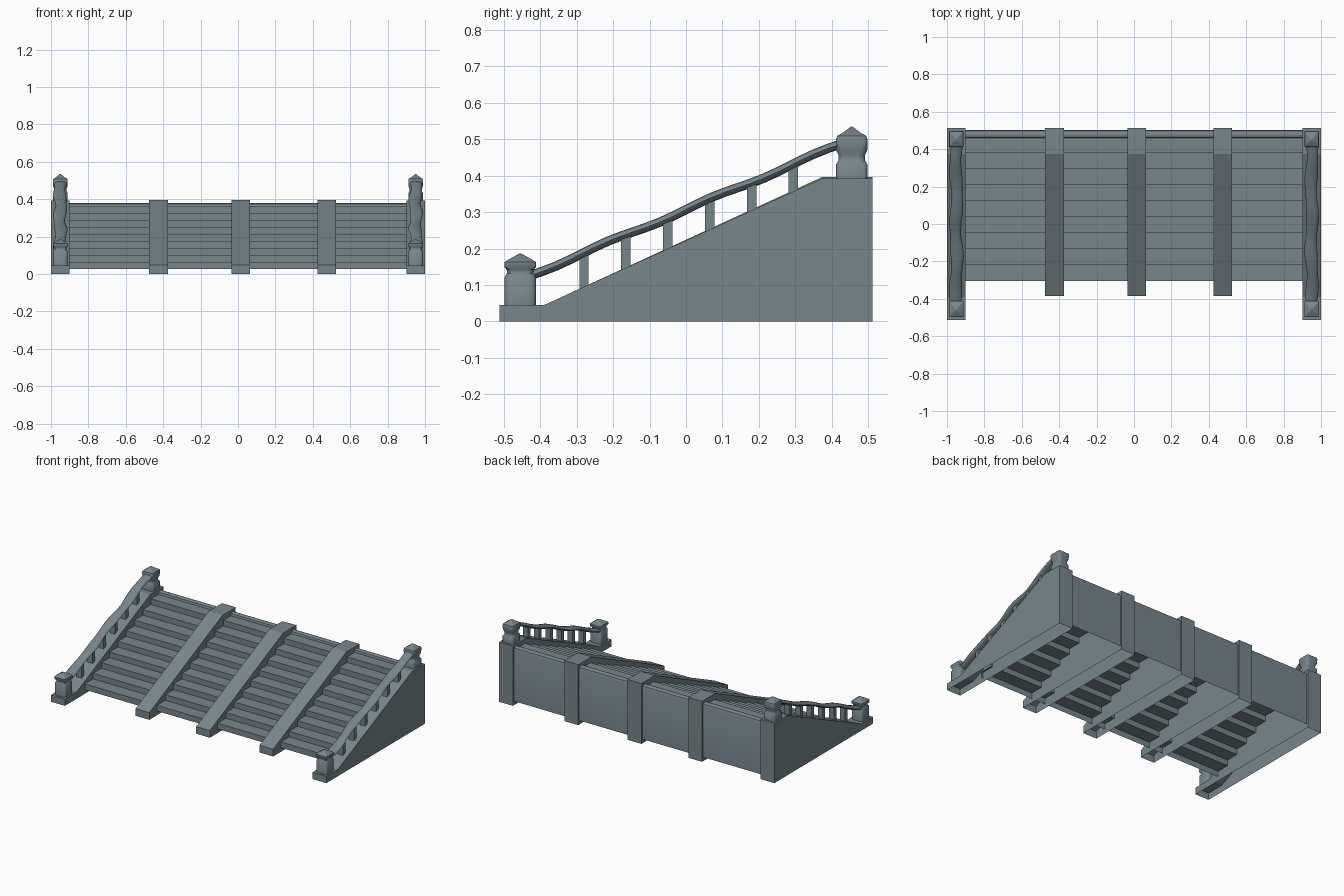
import bpy, bmesh, math
from mathutils import Vector

if "Cube" in bpy.data.objects:
    bpy.data.objects.remove(bpy.data.objects["Cube"])

stone = bpy.data.materials.new("slate_grey")
stone.use_nodes = True
COLOR = (0.19, 0.24, 0.265, 1)
stone.diffuse_color = COLOR
stone.node_tree.nodes["Principled BSDF"].inputs["Base Color"].default_value = COLOR


def finish(bm, name, smooth=None):
    bmesh.ops.recalc_face_normals(bm, faces=bm.faces[:])
    mesh = bpy.data.meshes.new(name)
    bm.to_mesh(mesh)
    bm.free()
    mesh.materials.append(stone)
    obj = bpy.data.objects.new(name, mesh)
    bpy.context.collection.objects.link(obj)
    if smooth:
        bpy.ops.object.select_all(action='DESELECT')
        obj.select_set(True)
        bpy.context.view_layer.objects.active = obj
        bpy.ops.object.shade_smooth_by_angle(angle=math.radians(smooth))
    return obj


def extrude_profile(name, profile, x0, x1, caps, smooth=None):
    """Sweep an open (y, z) profile along x; the underside stays open."""
    bm = bmesh.new()
    left = [bm.verts.new((x0, y, z)) for y, z in profile]
    right = [bm.verts.new((x1, y, z)) for y, z in profile]
    for i in range(len(profile) - 1):
        bm.faces.new((left[i], left[i + 1], right[i + 1], right[i]))
    if caps:
        bm.faces.new(left)
        bm.faces.new(right)
    return finish(bm, name, smooth)


def loft(name, rings, smooth):
    bm = bmesh.new()
    loops = [[bm.verts.new(p) for p in ring] for ring in rings]
    n = len(loops[0])
    for a, b in zip(loops, loops[1:]):
        for i in range(n):
            bm.faces.new((a[i], a[(i + 1) % n], b[(i + 1) % n], b[i]))
    bm.faces.new(loops[0])
    bm.faces.new(loops[-1])
    return finish(bm, name, smooth)


def slope_z(y):
    return 0.045 + (y + 0.39) * 0.455


def rail_z(y):
    return 0.307 + 0.423 * y + 0.004 * math.sin(y * 22)


# Steps with a rounded top kerb and the back wall, as one open shell
steps = [(-0.305, 0.027)]
for i in range(9):
    height = 0.065 + 0.037 * i
    steps += [(-0.305 + 0.086 * i, height), (-0.305 + 0.086 * (i + 1), height)]
steps[-1] = (0.46, steps[-1][1])
steps += [(0.463, 0.375), (0.47, 0.38), (0.485, 0.38), (0.497, 0.374), (0.502, 0.36), (0.502, 0.027)]
extrude_profile("steps_and_back_wall", steps, -0.91, 0.91, False, 40)

# Sloped dividers that cross the steps
divider = [(-0.385, 0), (-0.385, 0.047), (0.375, 0.397), (0.512, 0.397), (0.512, 0)]
for name, x in (("right", -0.425), ("middle", 0.015), ("left", 0.475)):
    extrude_profile(name + "_divider", divider, x - 0.05, x + 0.05, True)

# Newel outlines: height, half size, corner roundness
LOWER = [(0, 0.043, 0.4), (0.077, 0.043, 0.4), (0.087, 0.037, 0.5), (0.096, 0.037, 0.4),
         (0.104, 0.043, 0.15), (0.118, 0.043, 0.15), (0.124, 0.034, 0.15),
         (0.134, 0.016, 0.15), (0.142, 0.002, 0.15)]
UPPER = [(0, 0.043, 0.3), (0.038, 0.043, 0.3), (0.048, 0.037, 0.5), (0.063, 0.036, 0.5),
         (0.078, 0.043, 0.4), (0.106, 0.043, 0.2), (0.116, 0.04, 0.15),
         (0.126, 0.023, 0.15), (0.142, 0.002, 0.15)]


def newel(name, x, y, base, outline):
    rings = []
    for h, size, roundness in outline:
        ring = []
        for sx, sy in ((1, 1), (-1, 1), (-1, -1), (1, -1)):
            r = size * roundness
            start = math.atan2(sy, sx) - math.pi / 4
            for k in range(4):
                a = start + k * math.pi / 6
                px = sx * (size - r) + r * math.cos(a)
                py = sy * (size - r) + r * math.sin(a)
                ring.append((x + px * 0.92, y + py, base + h))
        rings.append(ring)
    loft(name, rings, 40)


side_profile = [(-0.512, 0), (-0.512, 0.045), (-0.39, 0.045), (0.375, 0.393), (0.512, 0.393), (0.512, 0)]
for side, s in (("right", -1), ("left", 1)):
    x = s * 0.95
    # Side wall and its two newel posts
    extrude_profile(side + "_side_wall", side_profile, x - 0.05, x + 0.05, True)
    newel(side + "_lower_newel", x, -0.455, 0.045, LOWER)
    newel(side + "_upper_newel", x, 0.455, 0.393, UPPER)

    # Worn handrail with gently waving edges
    rings = []
    for i in range(25):
        y = -0.425 + 0.85 * i / 24
        wave = 0.005 * math.sin(y * 19 + s)
        width = 0.032 + 0.003 * math.sin(y * 31)
        ring = []
        for k in range(12):
            a = math.tau * k / 12
            u, v = math.cos(a), math.sin(a)
            ring.append((x + wave + width * u, y - 0.004 * v, rail_z(y) + 0.012 * v))
        rings.append(ring)
    loft(side + "_handrail", rings, 50)

    # Balusters, cut to the slope below and the rail above
    for i in range(6):
        y = -0.28 + 0.115 * i
        rings = []
        for level in (lambda t: slope_z(t) - 0.005, rail_z):
            rings.append([(x + dx * 0.018, y + dy * 0.013, level(y + dy * 0.013))
                          for dx, dy in ((-1, -1), (1, -1), (1, 1), (-1, 1))])
        loft(f"{side}_baluster_{i + 1}", rings, None)
